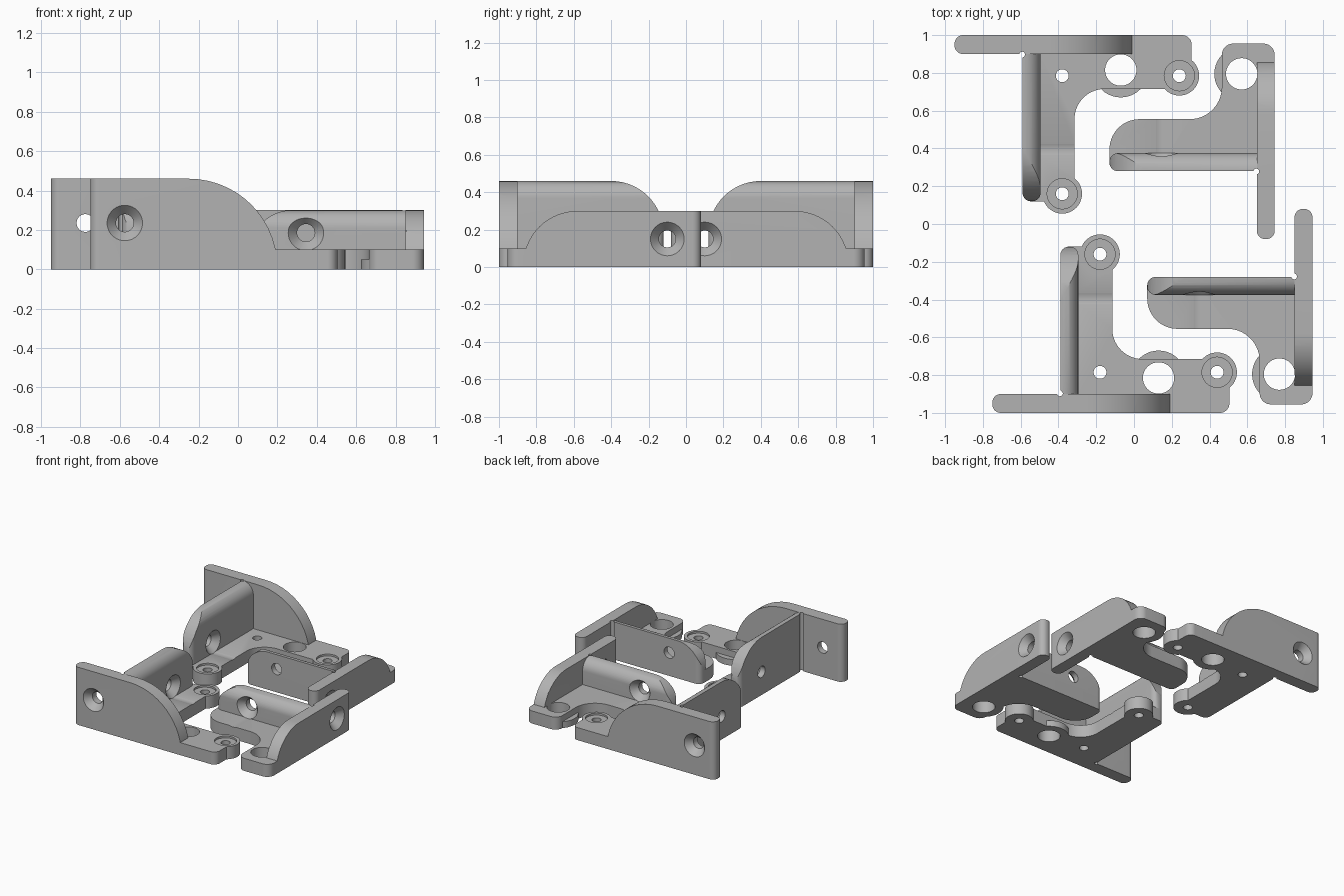
import bpy, bmesh, math
from mathutils import Vector, Matrix

if "Cube" in bpy.data.objects:
    bpy.data.objects.remove(bpy.data.objects["Cube"])

grey = bpy.data.materials.new("plain grey")
grey.use_nodes = True
grey.diffuse_color = (0.45, 0.45, 0.45, 1)
grey.node_tree.nodes["Principled BSDF"].inputs["Base Color"].default_value = (0.45, 0.45, 0.45, 1)


def finish(bm, name):
    bmesh.ops.recalc_face_normals(bm, faces=bm.faces)
    mesh = bpy.data.meshes.new(name)
    bm.to_mesh(mesh)
    bm.free()
    mesh.materials.append(grey)
    obj = bpy.data.objects.new(name, mesh)
    bpy.context.collection.objects.link(obj)
    return obj


def rounded(corners, steps=14):
    """Polygon from (a, b, radius) corners, radius optional."""
    out, n = [], len(corners)
    for i, c in enumerate(corners):
        p, r = Vector(c[:2]), (c[2] if len(c) > 2 else 0)
        if not r:
            out.append(p)
            continue
        u = (Vector(corners[i - 1][:2]) - p).normalized()
        v = (Vector(corners[(i + 1) % n][:2]) - p).normalized()
        centre = p + (u + v) * r                 # right-angled corners only
        for k in range(steps + 1):
            t = math.pi / 2 * k / steps
            out.append(centre - v * r * math.cos(t) - u * r * math.sin(t))
    return out


def prism(name, corners, axis, lo, hi):
    place = {"x": lambda p, h: (h, p.x, p.y),
             "y": lambda p, h: (p.x, h, p.y),
             "z": lambda p, h: (p.x, p.y, h)}[axis]
    bm = bmesh.new()
    pts = rounded(corners)
    a = [bm.verts.new(place(p, lo)) for p in pts]
    b = [bm.verts.new(place(p, hi)) for p in pts]
    bm.faces.new(a)
    bm.faces.new(b)
    for i in range(len(pts)):
        j = (i + 1) % len(pts)
        bm.faces.new((a[i], a[j], b[j], b[i]))
    return finish(bm, name)


def lathe(name, profile, origin, direction=(0, 0, 1), n=40):
    """Solid of revolution from (radius, distance) rings."""
    bm = bmesh.new()
    m = Matrix.Translation(origin) @ Vector(direction).to_track_quat("Z", "Y").to_matrix().to_4x4()
    rings = [[bm.verts.new(m @ Vector((r * math.cos(math.tau * k / n), r * math.sin(math.tau * k / n), d)))
              for k in range(n)] for r, d in profile]
    bm.faces.new(rings[0])
    bm.faces.new(rings[-1])
    for a, b in zip(rings, rings[1:]):
        for k in range(n):
            j = (k + 1) % n
            bm.faces.new((a[k], a[j], b[j], b[k]))
    return finish(bm, name)


def combine(obj, other, op):
    mod = obj.modifiers.new("combine", "BOOLEAN")
    mod.operation, mod.object, mod.solver = op, other, "EXACT"
    with bpy.context.temp_override(object=obj, active_object=obj):
        bpy.ops.object.modifier_apply(modifier=mod.name)
    bpy.data.objects.remove(other)
    return obj


def disc(x, y, r, lo, hi):
    return lathe("disc", [(r, lo), (r, hi)], (x, y, 0))


def countersink(origin, direction, lead):
    return lathe("countersink", [(.09, -lead), (.09, 0), (.045, .05), (.045, .15)], origin, direction)


def assemble(name, base, solids, cutters):
    base.name = name
    for s in solids:
        combine(base, s, "UNION")
    for c in cutters:
        combine(base, c, "DIFFERENCE")
    return base


def tall_bracket():
    foot = prism("foot", [(-.39, -1), (.505, -1, .05), (.505, -.715), (-.115, -.715, .16),
                          (-.115, -.12), (-.39, -.12, .045)], "z", 0, .1)
    # Outer wall with a swept end
    outer = prism("outer", [(-.75, 0), (.2, 0), (.2, .46, .45), (-.75, .46)], "y", -1, -.9)
    combine(outer, prism("plan", [(-.75, -1, .045), (.3, -1), (.3, -.9), (-.75, -.9, .045)],
                         "z", -.1, .6), "INTERSECT")
    # Cross wall, rounded over on the inner side
    inner = prism("inner", [(-.95, 0), (-.12, 0), (-.12, .46, .28), (-.95, .46)], "x", -.39, -.295)
    combine(inner, prism("plan", [(-.39, -.98), (-.295, -.98), (-.295, -.12, .045), (-.39, -.12, .045)],
                         "z", -.1, .6), "INTERSECT")
    combine(inner, prism("section", [(-.5, -.1), (-.295, -.1), (-.295, .46, .093), (-.5, .46)],
                         "y", -1.1, 0), "INTERSECT")
    screws = [(-.18, -.16), (.44, -.785), (-.18, -.785)]
    solids = [outer, inner, disc(.13, -.815, .145, 0, .05)]
    solids += [disc(x, y, .105, 0, .1) for x, y in screws[:2]]
    cutters = [disc(.13, -.815, .083, -.1, .2), disc(-.392, -.897, .015, -.1, .6),
               countersink((-.575, -1, .235), (0, 1, 0), .05),
               countersink((-.295, -.395, .185), (-1, 0, 0), .25)]
    for x, y in screws:
        cutters += [disc(x, y, .034, -.1, .2)]
    for x, y in screws[:2]:
        cutters += [disc(x, y, .08, .085, .2)]
    return assemble("front_tall_bracket", foot, solids, cutters)


def short_bracket():
    foot = prism("foot", [(.07, -.28, .045), (.07, -.555, .16), (.665, -.555, .17), (.665, -.955, .06),
                          (.945, -.955, .06), (.945, -.28)], "z", 0, .1)
    # Outer wall with a swept end
    outer = prism("outer", [(.08, 0), (-.87, 0), (-.87, .3, .29), (.08, .3)], "x", .85, .945)
    combine(outer, prism("plan", [(.85, -1), (.945, -1), (.945, .08, .045), (.85, .08, .045)],
                         "z", -.1, .5), "INTERSECT")
    # Cross wall, rounded over on the inner side
    inner = prism("inner", [(.07, 0), (.9, 0), (.9, .3), (.07, .3, .2)], "y", -.375, -.28)
    combine(inner, prism("plan", [(.07, -.375, .045), (.92, -.375), (.92, -.28), (.07, -.28, .045)],
                         "z", -.1, .5), "INTERSECT")
    combine(inner, prism("section", [(-.375, -.1), (-.2, -.1), (-.2, .3), (-.375, .3, .093)],
                         "x", 0, 1), "INTERSECT")
    solids = [outer, inner, disc(.77, -.795, .145, 0, .05)]
    cutters = [disc(.77, -.795, .083, -.1, .2), disc(.848, -.278, .015, -.1, .5),
               countersink((.945, -.1, .15), (-1, 0, 0), .05),
               countersink((.345, -.375, .185), (0, 1, 0), .25)]
    return assemble("front_short_bracket", foot, solids, cutters)


# Mirrored rear pair, shifted sideways
parts = [tall_bracket(), short_bracket()]
for front in parts[:]:
    mesh = front.data.copy()
    mesh.transform(Matrix.Translation((-.2, 0, 0)) @ Matrix.Diagonal((1, -1, 1, 1)))
    mesh.flip_normals()
    rear = bpy.data.objects.new(front.name.replace("front", "rear"), mesh)
    bpy.context.collection.objects.link(rear)
    parts.append(rear)

bpy.ops.object.select_all(action="DESELECT")
for p in parts:
    p.select_set(True)
bpy.context.view_layer.objects.active = parts[0]
bpy.ops.object.shade_smooth_by_angle(angle=math.radians(30))
